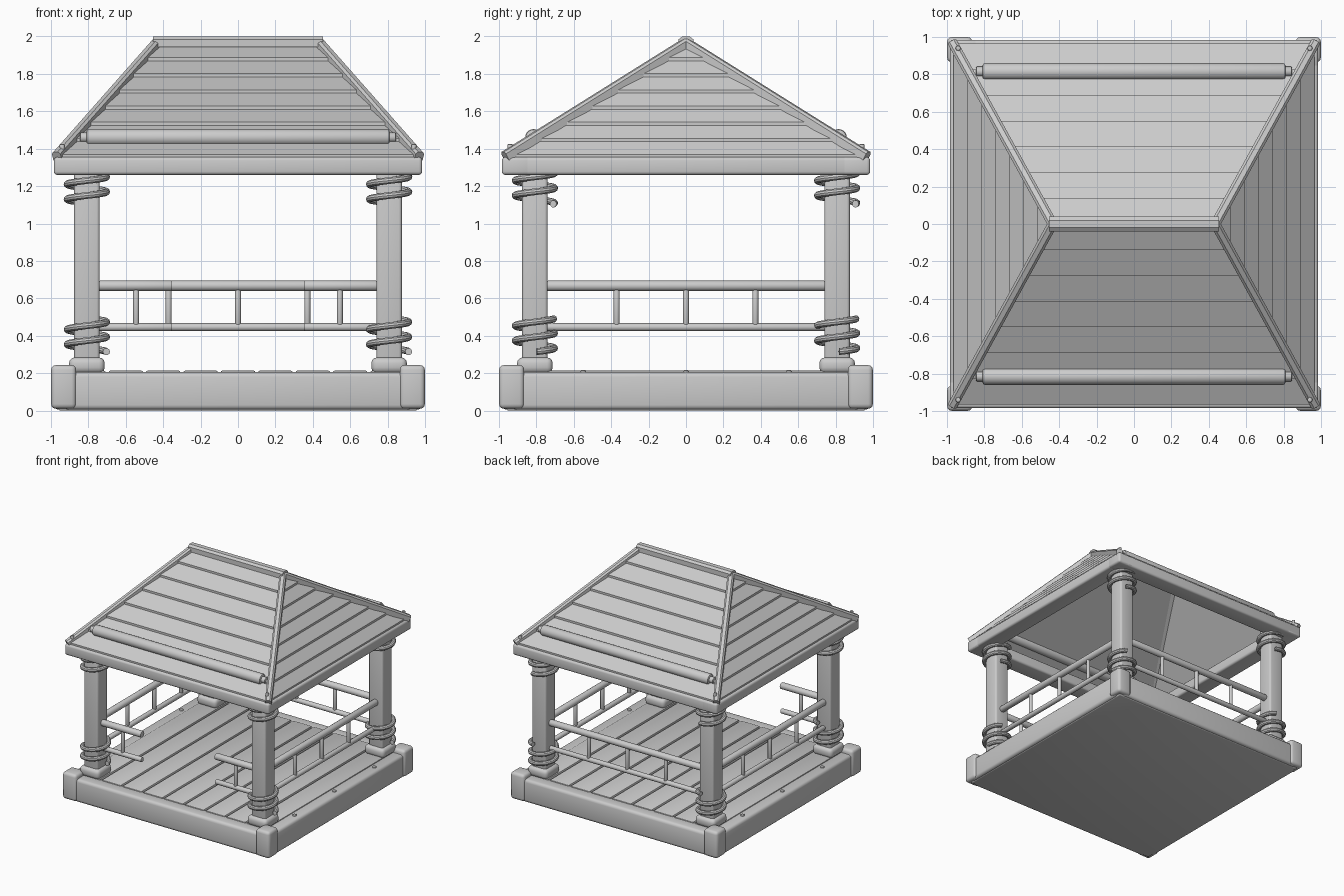
import bpy, bmesh
from math import pi, cos, sin
from mathutils import Vector

cube = bpy.data.objects.get("Cube")
if cube:
    bpy.data.objects.remove(cube, do_unlink=True)

GREY = (0.6, 0.6, 0.6, 1)
mat = bpy.data.materials.new("plain grey")
mat.use_nodes = True
mat.diffuse_color = GREY
mat.node_tree.nodes["Principled BSDF"].inputs["Base Color"].default_value = GREY


def finish(name, bm, smooth=True):
    bmesh.ops.recalc_face_normals(bm, faces=bm.faces)
    mesh = bpy.data.meshes.new(name)
    bm.to_mesh(mesh)
    bm.free()
    mesh.materials.append(mat)
    obj = bpy.data.objects.new(name, mesh)
    bpy.context.collection.objects.link(obj)
    if smooth:
        bpy.ops.object.select_all(action="DESELECT")
        obj.select_set(True)
        bpy.context.view_layer.objects.active = obj
        bpy.ops.object.shade_smooth_by_angle(angle=0.6)
    return obj


def box(name, lo, hi, bevel=0.01, segments=3):
    lo, hi = Vector(lo), Vector(hi)
    bm = bmesh.new()
    bmesh.ops.create_cube(bm, size=1)
    for v in bm.verts:
        v.co = (lo + hi) / 2 + v.co * (hi - lo)
    bmesh.ops.bevel(bm, geom=bm.edges[:], offset=bevel, segments=segments,
                    profile=0.5, affect="EDGES")
    return finish(name, bm)


def rod(name, a, b, radius, sides=16, bevel=0.006):
    a, b = Vector(a), Vector(b)
    bm = bmesh.new()
    bmesh.ops.create_cone(bm, cap_ends=True, segments=sides, radius1=radius,
                          radius2=radius, depth=(b - a).length)
    rims = [e for e in bm.edges if abs(e.verts[0].co.z - e.verts[1].co.z) < 1e-5]
    bmesh.ops.bevel(bm, geom=rims, offset=bevel, segments=2, profile=0.5, affect="EDGES")
    turn = (b - a).to_track_quat("Z", "Y")
    for v in bm.verts:
        v.co = turn @ v.co + (a + b) / 2
    return finish(name, bm)


def loft(name, rings, smooth=True):
    """Skin a run of equal closed rings and cap both ends."""
    bm = bmesh.new()
    rows = [[bm.verts.new(p) for p in ring] for ring in rings]
    n = len(rows[0])
    for r, s in zip(rows, rows[1:]):
        for i in range(n):
            bm.faces.new((r[i], r[(i + 1) % n], s[(i + 1) % n], s[i]))
    bm.faces.new(rows[0])
    bm.faces.new(rows[-1][::-1])
    return finish(name, bm, smooth)


def coil(name, x, y, z, start, turns=2.2, pitch=0.08, radius=0.105, thick=0.019):
    rings = []
    steps = int(turns * 32)
    for k in range(steps + 1):
        t = 2 * pi * k / 32
        out = Vector((cos(start + t), sin(start + t), 0))
        c = Vector((x, y, z + pitch * t / (2 * pi))) + out * radius
        rings.append([c + thick * (out * cos(a) + Vector((0, 0, sin(a))))
                      for a in (2 * pi * i / 10 for i in range(10))])
    return loft(name, rings)


# Base: core slab, edge beams, floor planks
box("base_slab", (-0.96, -0.96, 0), (0.96, 0.96, 0.185))
for s, side in ((-1, "front"), (1, "back")):
    y = sorted((s * 0.86, s * 0.985))
    box(side + "_base_beam", (-0.93, y[0], 0.005), (0.93, y[1], 0.205), 0.025)
for s, side in ((-1, "right"), (1, "left")):
    x = sorted((s * 0.86, s * 0.985))
    box(side + "_base_beam", (x[0], -0.93, 0.005), (x[1], 0.93, 0.205), 0.025)
    for y in (-0.55, 0, 0.55):
        rod(side + "_nail", (s * 0.93, y, 0.19), (s * 0.93, y, 0.216), 0.016, 10, 0.005)
for i in range(9):
    x = (i - 4) * 0.2
    box("floor_plank", (x - 0.092, -0.89, 0.17), (x + 0.092, 0.89, 0.213), 0.008, 2)

# Corners: base cap, foot, post, ropes
P = 0.808
for sx in (-1, 1):
    for sy in (-1, 1):
        x, y = sx * P, sy * P
        cx, cy = sx * 0.932, sy * 0.932
        box("base_corner", (cx - 0.067, cy - 0.067, 0.01), (cx + 0.067, cy + 0.067, 0.243), 0.025)
        box("post_foot", (x - 0.095, y - 0.095, 0.2), (x + 0.095, y + 0.095, 0.284), 0.03)
        box("post", (x - 0.068, y - 0.068, 0.22), (x + 0.068, y + 0.068, 1.34), 0.016)
        coil("lower_rope", x, y, 0.315, 0.1)
        coil("upper_rope", x, y, 1.105, 1.2)


# Railings
def railing(name, a, b, posts):
    a, b = Vector(a), Vector(b)
    for part, z, r in (("_top_rail", 0.667, 0.028), ("_bottom_rail", 0.446, 0.021)):
        up = Vector((0, 0, z))
        rod(name + part, a + up, b + up, r)
    for t in posts:
        p = a.lerp(b, t)
        rod(name + "_baluster", (p.x, p.y, 0.44), (p.x, p.y, 0.66), 0.016, 12)


E = 0.742
railing("back", (-E, P, 0), (E, P, 0), (0.25, 0.5, 0.75))
for s, side in ((-1, "right"), (1, "left")):
    railing(side, (s * P, -E, 0), (s * P, E, 0), (0.25, 0.5, 0.75))
    railing("front_" + side, (s * E, -P, 0), (s * 0.355, -P, 0), (0.51,))

# Eave beams
for s, ends in ((-1, ("front", "right")), (1, ("back", "left"))):
    lo, hi = sorted((s * 0.83, s * 0.985))
    box(ends[0] + "_eave_beam", (-0.985, lo, 1.26), (0.985, hi, 1.355), 0.018)
    box(ends[1] + "_eave_beam", (lo, -0.985, 1.26), (hi, 0.985, 1.355), 0.018)

# Roof: overlapping boards that run up each slope to the ridge
EAVE, RIDGE, Z0, Z1, ROWS = 0.965, 0.44, 1.345, 1.95, 7


def slope_points(side, s, t, lift):
    """Both ends of a level line across one slope at height fraction t."""
    z = Z0 + (Z1 - Z0) * t + lift
    x, y = EAVE + (RIDGE - EAVE) * t, EAVE * (1 - t)
    if side == "long":
        return Vector((-x, s * y, z)), Vector((x, s * y, z))
    return Vector((s * x, -y, z)), Vector((s * x, y, z))


for side, s, name in (("long", -1, "front"), ("long", 1, "back"),
                      ("end", -1, "right"), ("end", 1, "left")):
    for k in range(ROWS):
        t0, t1 = k / ROWS, (k + 1) / ROWS
        corners = [slope_points(side, s, t, d) for t, d in
                   ((t0, -0.01), (t0, 0.024), (min(t1, 0.995), 0.006), (min(t1, 0.995), -0.01))]
        loft(name + "_roof_board", [[c[0] for c in corners], [c[1] for c in corners]], False)


# Hip bars and ridge cap
def bar(name, a, b, half, up, down):
    a, b = Vector(a), Vector(b)
    d = (b - a).normalized()
    w = d.cross(Vector((0, 0, 1))).normalized()
    n = w.cross(d)
    section = [(-half, -down), (half, -down), (half, up * 0.5), (half * 0.5, up),
               (-half * 0.5, up), (-half, up * 0.5)]
    return loft(name, [[p + w * u + n * v for u, v in section] for p in (a, b)], False)


for sx in (-1, 1):
    for sy in (-1, 1):
        bar("hip_bar", (sx * 0.97, sy * 0.97, 1.362), (sx * 0.435, 0, 1.968), 0.026, 0.024, 0.03)
        rod("hip_nail", (sx * 0.94, sy * 0.94, 1.38), (sx * 0.94, sy * 0.94, 1.425), 0.014, 10, 0.005)
bar("ridge_cap", (-0.455, 0, 1.97), (0.455, 0, 1.97), 0.04, 0.03, 0.025)

# Rolled blinds lying on the long slopes
for s, side in ((-1, "front"), (1, "back")):
    y = s * 0.815
    rod(side + "_roll", (-0.81, y, 1.46), (0.81, y, 1.46), 0.045, 20, 0.012)
    rod(side + "_roll_pin", (-0.845, y, 1.46), (0.845, y, 1.46), 0.026, 12)
